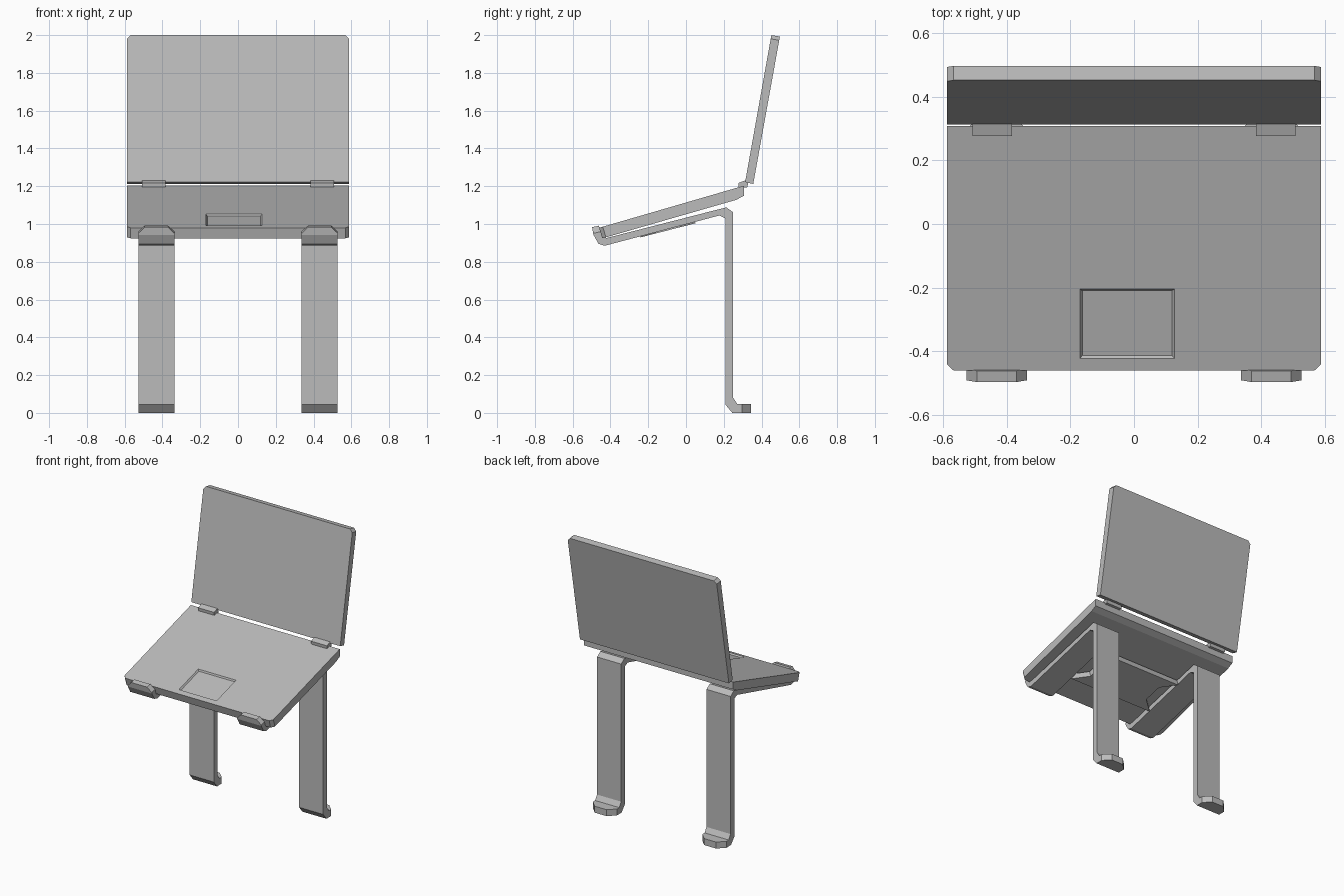
import bpy, bmesh
from mathutils import Vector

cube = bpy.data.objects.get("Cube")
if cube:
    bpy.data.objects.remove(cube, do_unlink=True)

GREY = (0.5, 0.5, 0.5, 1)
grey = bpy.data.materials.new("plain grey")
grey.use_nodes = True
grey.diffuse_color = GREY
grey.node_tree.nodes["Principled BSDF"].inputs["Base Color"].default_value = GREY


def prism(points, offset):
    """Closed solid from a flat outline swept along an offset."""
    bm = bmesh.new()
    face = bm.faces.new([bm.verts.new(p) for p in points])
    swept = bmesh.ops.extrude_face_region(bm, geom=[face])["geom"]
    verts = [v for v in swept if isinstance(v, bmesh.types.BMVert)]
    bmesh.ops.translate(bm, verts=verts, vec=offset)
    bmesh.ops.recalc_face_normals(bm, faces=bm.faces)
    return bm


def side_prism(profile, x0, x1):
    """Sweep a (y, z) side profile across x."""
    return prism([(x0, y, z) for y, z in profile], (x1 - x0, 0, 0))


def chamfer(bm, rule, size):
    """Cut the non-crosswise edges whose middle obeys the rule."""
    edges = []
    for e in bm.edges:
        a, b = (v.co for v in e.verts)
        if abs(a.x - b.x) < 0.001 and rule((a + b) / 2):
            edges.append(e)
    bmesh.ops.bevel(bm, geom=edges, offset=size, offset_type='OFFSET',
                    segments=1, affect='EDGES')


def finish(bm, name):
    bmesh.ops.recalc_face_normals(bm, faces=bm.faces)
    mesh = bpy.data.meshes.new(name)
    bm.to_mesh(mesh)
    bm.free()
    mesh.materials.append(grey)
    obj = bpy.data.objects.new(name, mesh)
    bpy.context.collection.objects.link(obj)
    return obj


HALF = 0.588

# Stand legs: foot, upright, sloping arm and front lip in one bent strip
strip = [(0.345, 0), (0.245, 0), (0.208, 0.045), (0.208, 1.03), (0.176, 1.045),
         (-0.43, 0.885), (-0.463, 0.895), (-0.49, 0.943), (-0.497, 0.983),
         (-0.462, 0.991), (-0.443, 0.935), (-0.42, 0.926), (0.213, 1.088),
         (0.25, 1.062), (0.25, 0.08), (0.272, 0.046), (0.345, 0.046)]
for side, name in ((1, "left_leg"), (-1, "right_leg")):
    leg = side_prism(strip, side * 0.337, side * 0.527)
    chamfer(leg, lambda m: m.y > 0.34, 0.048)
    chamfer(leg, lambda m: m.z > 0.98 and m.y < -0.47, 0.033)
    finish(leg, name)

# Crossbar joining the two arms, flared where it meets them
half_bar = [(0.337, -0.25), (0.24, -0.17), (0.24, -0.04), (0.337, 0.04)]
outline = half_bar + [(-x, y) for x, y in reversed(half_bar)]
slope = (1.088 - 0.926) / (0.213 + 0.42)
bar = prism([(x, y, 0.926 + (y + 0.42) * slope) for x, y in outline],
            (0, 0.01, -0.04))
finish(bar, "crossbar")

# Laptop base with clipped front corners
base = side_prism([(-0.46, 0.98), (-0.443, 0.924), (0.266, 1.128),
                   (0.308, 1.15), (0.308, 1.203)], -HALF, HALF)
chamfer(base, lambda m: m.y < -0.44, 0.02)

# Touchpad sunk into the top of the base
LEFT, RIGHT, FRONT, BACK = -0.17, 0.127, -0.423, -0.205
cuts = [((LEFT, 0, 0), (1, 0, 0)), ((RIGHT, 0, 0), (1, 0, 0)),
        ((0, FRONT, 0), (0, 1, 0)), ((0, BACK, 0), (0, 1, 0))]
for point, normal in cuts:
    base.normal_update()
    top = [f for f in base.faces if f.normal.z > 0.9]
    edges = {e for f in top for e in f.edges}
    verts = {v for f in top for v in f.verts}
    bmesh.ops.bisect_plane(base, geom=top + list(edges) + list(verts),
                           plane_co=point, plane_no=normal)
base.normal_update()
pad = [f for f in base.faces if f.normal.z > 0.9
       and LEFT < f.calc_center_median().x < RIGHT
       and FRONT < f.calc_center_median().y < BACK]
bmesh.ops.inset_individual(base, faces=pad, thickness=0.011, depth=-0.01)
finish(base, "laptop_base")

# Screen lid leaning back, with clipped top corners
lid = side_prism([(0.313, 1.222), (0.356, 1.212), (0.497, 1.992),
                  (0.452, 2.0)], -HALF, HALF)
chamfer(lid, lambda m: m.z > 1.9, 0.02)
finish(lid, "screen_lid")

# Hinge blocks between base and lid
for side, name in ((1, "left_hinge"), (-1, "right_hinge")):
    hinge = side_prism([(0.28, 1.19), (0.277, 1.217), (0.315, 1.231),
                        (0.328, 1.222), (0.326, 1.195)],
                       side * 0.383, side * 0.508)
    finish(hinge, name)
